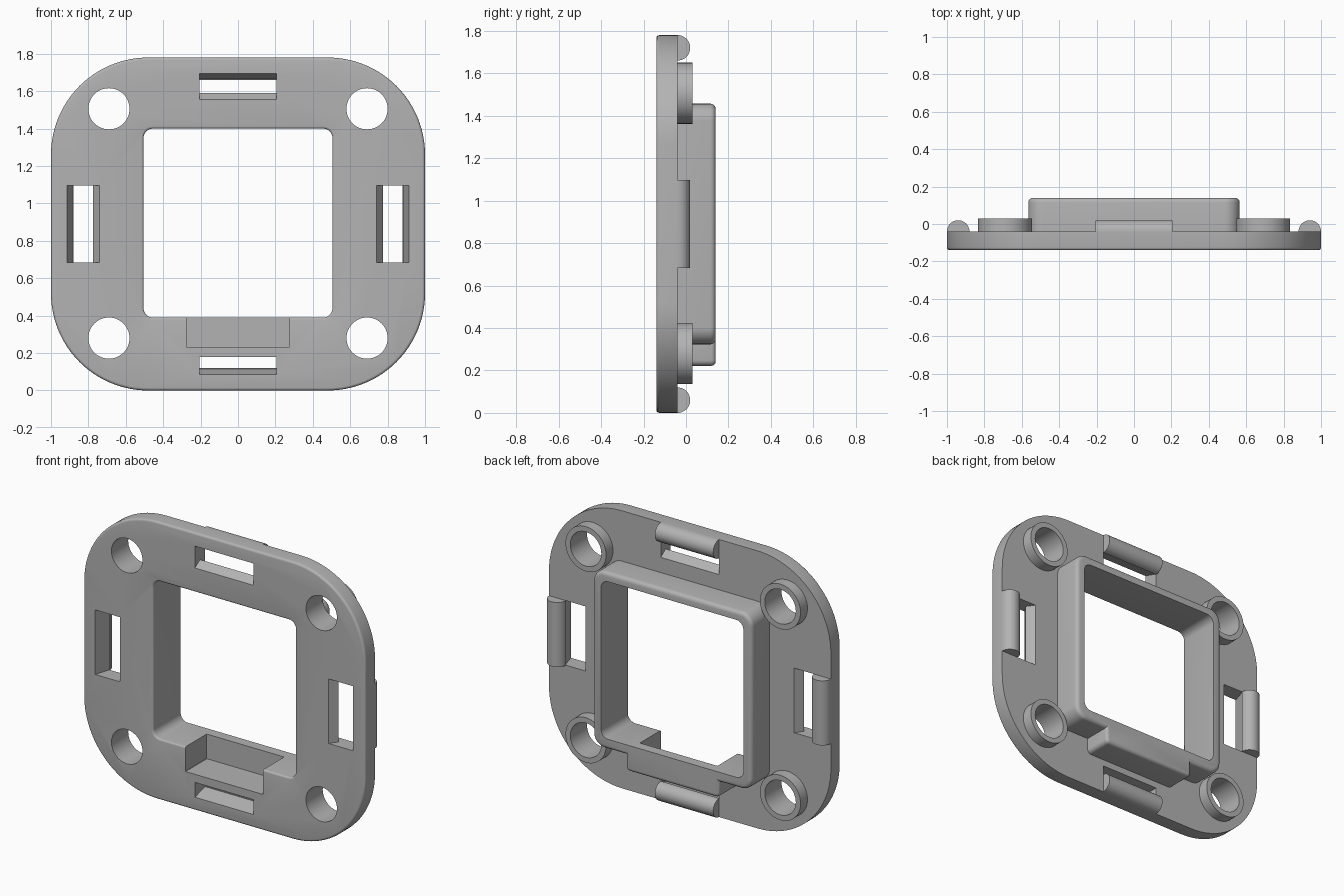
import bpy, bmesh, math
from mathutils import Vector

if "Cube" in bpy.data.objects:
    bpy.data.objects.remove(bpy.data.objects["Cube"], do_unlink=True)

MID = 0.89                    # height of the plate centre
FRONT, BACK = -0.14, -0.04    # plate faces

grey = bpy.data.materials.new("plain grey")
grey.use_nodes = True
grey.diffuse_color = (0.45, 0.45, 0.45, 1)
grey.node_tree.nodes["Principled BSDF"].inputs["Base Color"].default_value = (0.45, 0.45, 0.45, 1)


def rounded(hw, hh, r, cx=0, cz=MID, n=12):
    """Rounded rectangle outline in x and z."""
    pts = []
    for k, (sx, sz) in enumerate([(1, 1), (-1, 1), (-1, -1), (1, -1)]):
        for i in range(n + 1):
            a = math.pi / 2 * (k + i / n)
            pts.append((cx + sx * (hw - r) + r * math.cos(a),
                        cz + sz * (hh - r) + r * math.sin(a)))
    return pts


def loft(name, rings):
    """Closed solid through rings of points."""
    bm = bmesh.new()
    loops = [[bm.verts.new(p) for p in ring] for ring in rings]
    n = len(loops[0])
    for a, b in zip(loops, loops[1:]):
        for i in range(n):
            bm.faces.new((a[i], a[(i + 1) % n], b[(i + 1) % n], b[i]))
    bm.faces.new(loops[0])
    bm.faces.new(loops[-1][::-1])
    bmesh.ops.recalc_face_normals(bm, faces=bm.faces)
    mesh = bpy.data.meshes.new(name)
    bm.to_mesh(mesh)
    bm.free()
    mesh.materials.append(grey)
    ob = bpy.data.objects.new(name, mesh)
    bpy.context.collection.objects.link(ob)
    return ob


def block(name, hw, hh, r, steps, cx=0, cz=MID, n=12):
    """Rounded block along y; steps are (y, outline growth)."""
    return loft(name, [[(x, y, z) for x, z in rounded(hw + d, hh + d, r + d, cx, cz, n)]
                       for y, d in steps])


def fillet(y, r, direction, grow=-1):
    """Steps of a quarter round that ends at depth y."""
    angles = [math.pi / 2 * i / 4 for i in range(5)]
    return [(y - direction * r * (1 - math.sin(a)), grow * r * (1 - math.cos(a))) for a in angles]


def combine(base, other, mode):
    mod = base.modifiers.new(mode, 'BOOLEAN')
    mod.operation, mod.solver, mod.object = mode, 'EXACT', other
    bpy.context.view_layer.objects.active = base
    bpy.ops.object.modifier_apply(modifier=mod.name)
    bpy.data.objects.remove(other, do_unlink=True)


def along_side(name, side, section, half_length):
    """Extrude a (distance from centre, y) section along one plate side."""
    def place(u, t, y):
        return {"left": (u, y, MID + t), "right": (-u, y, MID + t),
                "top": (t, y, MID + u), "bottom": (t, y, MID - u)}[side]
    return loft(name, [[place(u, t, y) for u, y in section] for t in (-half_length, half_length)])


# Plate with softened front rim
body = block("mounting_plate", 1, 0.89, 0.52, fillet(FRONT, 0.015, -1)[::-1] + [(BACK, 0)], n=24)

# Collar around the window and the boss that houses the pocket
combine(body, block("collar", 0.565, 0.567, 0.08, [(-0.08, 0)] + fillet(0.14, 0.025, 1)), 'UNION')
combine(body, block("pocket_boss", 0.33, 0.11, 0.026,
                    [(-0.08, 0)] + fillet(0.14, 0.02, 1), cz=0.332, n=4), 'UNION')

# Corner bosses
corners = [(sx * 0.69, MID + 0.003 + sz * 0.613) for sx in (-1, 1) for sz in (-1, 1)]
for x, z in corners:
    combine(body, block("corner_boss", 0.144, 0.144, 0.144, [(-0.08, 0), (0.03, 0)], x, z), 'UNION')

# Window, pocket and corner holes
combine(body, block("window_cutter", 0.505, 0.505, 0.05,
                    [(-0.2, 0.012)] + fillet(FRONT, 0.012, -1, 1)[::-1] + [(0.2, 0)], cz=0.895), 'DIFFERENCE')
combine(body, block("pocket_cutter", 0.275, 0.11, 0.002, [(-0.2, 0), (0.075, 0)], cz=0.342, n=1), 'DIFFERENCE')
for x, z in corners:
    combine(body, block("hole_cutter", 0.11, 0.11, 0.11, [(-0.2, 0), (0.1, 0)], x, z), 'DIFFERENCE')

# Slots with a ridge on the inner wall and a leaning outer wall
sides = {"left": (1, 0.26, 0.035), "right": (1, 0.26, 0.035),
         "top": (0.89, 0.225, 0.035), "bottom": (0.89, 0.18, 0)}
for side, (edge, inner, ridge) in sides.items():
    u = edge - inner
    section = [(edge - 0.085, -0.2), (edge - 0.085, FRONT), (edge - 0.115, BACK), (edge - 0.115, 0.02),
               (u, 0.02), (u, BACK)]
    if ridge:
        section.append((u + ridge, (FRONT + BACK) / 2))
    section += [(u, FRONT), (u, -0.2)]
    combine(body, along_side("slot_cutter", side, section, 0.207), 'DIFFERENCE')

# Half-round clips behind the outer edge of each slot
parts = [body]
for side, (edge, _, _) in sides.items():
    arc = [(edge - 0.06 + 0.06 * math.cos(math.pi * i / 20),
            BACK + 0.06 * math.sin(math.pi * i / 20)) for i in range(21)]
    parts.append(along_side(side + "_clip", side, arc, 0.207))

# Smooth curved walls, keep hard edges
bpy.ops.object.select_all(action='DESELECT')
for ob in parts:
    ob.select_set(True)
bpy.context.view_layer.objects.active = body
bpy.ops.object.shade_smooth_by_angle(angle=math.radians(30))
